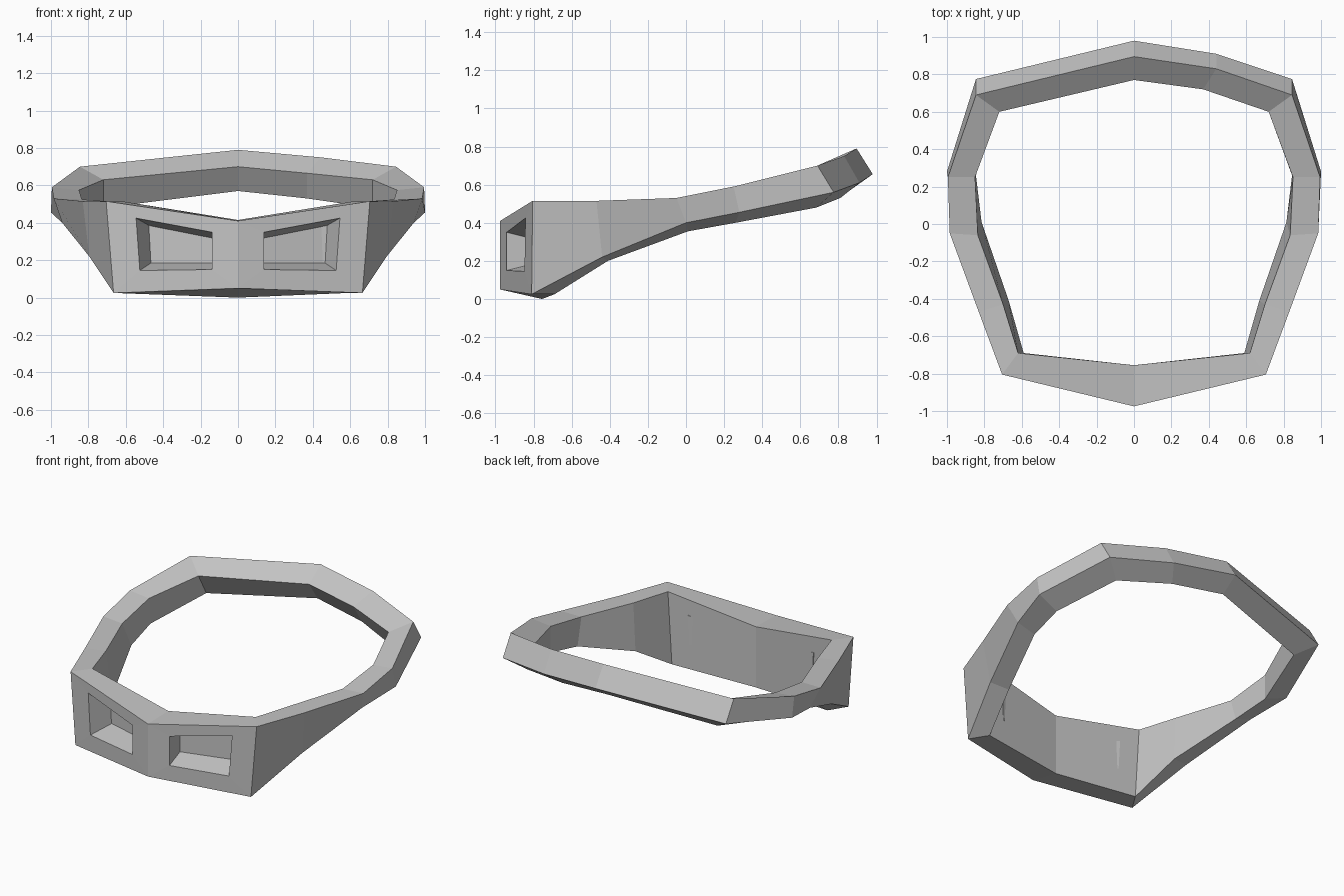
import bpy
import bmesh
from mathutils import Vector

default_cube = bpy.data.objects.get("Cube")
if default_cube:
    bpy.data.objects.remove(default_cube, do_unlink=True)

# One flat grey for the whole band
grey = bpy.data.materials.new("plain_grey")
grey.use_nodes = True
grey_value = (0.55, 0.55, 0.55, 1)
grey.diffuse_color = grey_value
grey.node_tree.nodes["Principled BSDF"].inputs["Base Color"].default_value = grey_value


def section(outer_top, outer_bottom, inner_bottom, inner_top):
    """Four-sided cross-section of the band at one station."""
    return [Vector(p) for p in (outer_top, outer_bottom, inner_bottom, inner_top)]


def mirrored(points):
    return [Vector((-p.x, p.y, p.z)) for p in points]


# Cross-sections from the front centre round the left side to the back centre
front_centre = section((0, -.975, .41), (0, -.975, .05), (0, -.755, 0), (0, -.755, .415))
front_corner = section((.705, -.805, .515), (.665, -.81, .025), (.59, -.69, .025), (.62, -.69, .515))
cheek = section((.83, -.47, .515), (.795, -.44, .22), (.67, -.41, .2), (.7, -.43, .515))
side_front = section((.985, -.05, .53), (.94, 0, .4), (.815, .01, .355), (.835, -.06, .525))
side_back = section((.995, .25, .59), (1, .28, .455), (.845, .26, .4), (.85, .25, .575))
back_corner = section((.845, .69, .7), (.845, .775, .56), (.72, .685, .48), (.72, .6, .63))
back_bend = section((.44, .83, .75), (.44, .91, .61), (.37, .81, .53), (.37, .72, .665))
back_centre = section((0, .895, .79), (0, .98, .655), (0, .86, .57), (0, .77, .7))

# The bend in the back exists on the left side only
half_ring = [front_corner, cheek, side_front, side_back, back_corner]
stations = [front_centre] + half_ring + [back_bend, back_centre]
stations += [mirrored(s) for s in reversed(half_ring)]

bm = bmesh.new()
rings = [[bm.verts.new(p) for p in s] for s in stations]
count = len(rings)


def bridge(loop_a, loop_b, skip=()):
    """Join two four-point loops with quads."""
    for i in range(4):
        if i not in skip:
            j = (i + 1) % 4
            bm.faces.new((loop_a[i], loop_a[j], loop_b[j], loop_b[i]))


# Band surface, leaving the two front panels open
for index in range(count):
    is_front = index in (0, count - 1)
    bridge(rings[index], rings[(index + 1) % count], skip=(0,) if is_front else ())

# Front panels, each with a tapered window recess
# corner order: inner top, inner bottom, outer bottom, outer top
window_rim = [(.14, .35), (.14, .15), (.525, .145), (.545, .425)]
window_floor = [(.12, .315), (.12, .185), (.465, .185), (.475, .385)]


def rim_depth(x):
    return -.975 + .243 * x


def floor_depth(x):
    return -.834 + .282 * x


def window_loop(outline, depth, side):
    return [bm.verts.new((side * x, depth(x), z)) for x, z in outline]


for side, corner_ring in ((1, rings[1]), (-1, rings[-1])):
    panel = [rings[0][0], rings[0][1], corner_ring[1], corner_ring[0]]
    rim = window_loop(window_rim, rim_depth, side)
    floor = window_loop(window_floor, floor_depth, side)
    bridge(panel, rim)
    bridge(rim, floor)
    bm.faces.new(floor)

bmesh.ops.recalc_face_normals(bm, faces=bm.faces[:])

# Finished band object with flat faces
mesh = bpy.data.meshes.new("head_band")
bm.to_mesh(mesh)
bm.free()
mesh.materials.append(grey)
head_band = bpy.data.objects.new("head_band", mesh)
bpy.context.collection.objects.link(head_band)
